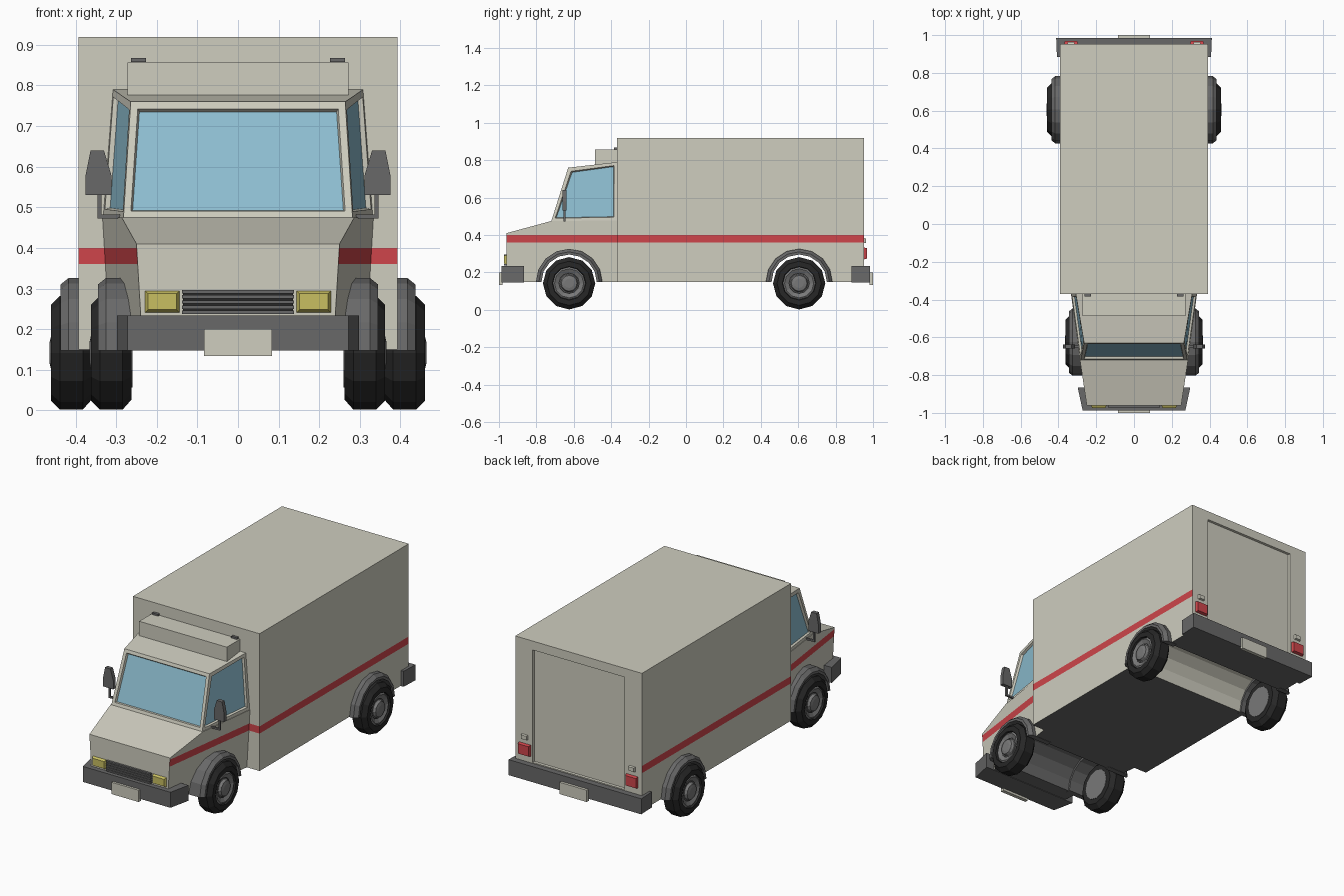
import bpy, bmesh, math

if "Cube" in bpy.data.objects:
    bpy.data.objects.remove(bpy.data.objects["Cube"])


def material(name, r, g, b):
    m = bpy.data.materials.new(name)
    m.diffuse_color = (r, g, b, 1)
    m.use_nodes = True
    m.node_tree.nodes["Principled BSDF"].inputs["Base Color"].default_value = m.diffuse_color
    return m


CREAM = material("cream paint", 0.62, 0.61, 0.52)
RED = material("red", 0.62, 0.06, 0.07)
GLASS = material("blue glass", 0.27, 0.52, 0.64)
TRIM = material("grey trim", 0.14, 0.14, 0.14)
TYRE = material("black rubber", 0.02, 0.02, 0.02)
RIM = material("wheel grey", 0.19, 0.19, 0.19)
YELLOW = material("yellow lamp", 0.58, 0.52, 0.12)


def loft(name, rings, *mats, edit=None):
    """Skin equal rings of points, cap the ends, then apply an optional edit."""
    bm = bmesh.new()
    vs = [[bm.verts.new(p) for p in ring] for ring in rings]
    n = len(vs[0])
    for a, b in zip(vs, vs[1:]):
        for i in range(n):
            j = (i + 1) % n
            bm.faces.new((a[i], a[j], b[j], b[i]))
    bm.faces.new(vs[0])
    bm.faces.new(vs[-1])
    bmesh.ops.recalc_face_normals(bm, faces=bm.faces)
    bm.normal_update()
    if edit:
        edit(bm)
    me = bpy.data.meshes.new(name)
    bm.to_mesh(me)
    bm.free()
    for m in mats:
        me.materials.append(m)
    ob = bpy.data.objects.new(name, me)
    bpy.context.collection.objects.link(ob)
    return ob


def rect(x0, x1, z0, z1, y):
    return [(x0, y, z0), (x1, y, z0), (x1, y, z1), (x0, y, z1)]


def box(name, x0, x1, y0, y1, z0, z1, mat, taper=0):
    """Box whose y1 end can be narrowed to a raised lens."""
    t = taper
    return loft(name, [rect(x0, x1, z0, z1, y0),
                       rect(x0 + t, x1 - t, z0 + t, z1 - t, y1)], mat)


def prism(name, profile, width, *mats, edit=None):
    """Side profile (y, z) spread to a half width on both sides."""
    return loft(name, [[(s * width(y, z), y, z) for y, z in profile] for s in (-1, 1)],
                *mats, edit=edit)


def arch(yc, r=0.158, n=8):
    """Wheel opening from front to back."""
    return [(yc - r * math.cos(math.pi * k / n), 0.15 + r * math.sin(math.pi * k / n))
            for k in range(n + 1)]


def cut_stripe(bm):
    for z in (0.36, 0.40):
        bmesh.ops.bisect_plane(bm, geom=bm.verts[:] + bm.edges[:] + bm.faces[:],
                               plane_co=(0, 0, z), plane_no=(0, 0, 1))
    bm.normal_update()


def in_stripe(f):
    return 0.36 < f.calc_center_median().z < 0.40


# Cargo body: recessed rear door, stripe on sides and front, grey underside
def edit_cargo(bm):
    rear = max(bm.faces, key=lambda f: f.normal.y * f.calc_area())
    bmesh.ops.inset_individual(bm, faces=[rear], thickness=0.04)
    for v in rear.verts:
        v.co.x = math.copysign(0.285, v.co.x)
        v.co.z = 0.87 if v.co.z > 0.5 else 0.24
    bmesh.ops.inset_individual(bm, faces=[rear], thickness=0.003, depth=-0.012)
    cut_stripe(bm)
    for f in bm.faces:
        if in_stripe(f) and f.normal.y < 0.5 and abs(f.normal.z) < 0.5 \
                and f.calc_center_median().y < 0.9:
            f.material_index = 1
        elif f.normal.z < -0.9 and f.calc_center_median().z < 0.16:
            f.material_index = 2


prism("cargo_body", [(-0.37, 0.15)] + arch(0.605) + [(0.952, 0.15), (0.952, 0.92), (-0.37, 0.92)],
      lambda y, z: 0.393, CREAM, RED, TRIM, edit=edit_cargo)


# Lower cab with hood, stripe on the sides and grey wheel tunnel
def edit_cab(bm):
    cut_stripe(bm)
    for f in bm.faces:
        if abs(f.normal.x) > 0.5:
            f.material_index = 1 if in_stripe(f) else 0
        elif f.calc_center_median().z < 0.32 and -0.9 < f.calc_center_median().y < -0.375:
            f.material_index = 2
        elif f.normal.z < -0.9:
            f.material_index = 2


def cab_width(y, z):
    return 0.25 + 0.135 * (y + 0.96) + 0.06 * (z - 0.41)


prism("lower_cab", [(-0.96, 0.15)] + arch(-0.625) +
      [(-0.368, 0.15), (-0.368, 0.478), (-0.72, 0.475), (-0.96, 0.41)],
      cab_width, CREAM, RED, TRIM, edit=edit_cab)


# Upper cab with recessed windows
def edit_windows(bm):
    panes = [f for f in bm.faces if abs(f.normal.x) > 0.7 or f.normal.y < -0.7]
    for f in panes:
        bmesh.ops.inset_individual(bm, faces=[f], thickness=0.025)
        bmesh.ops.inset_individual(bm, faces=[f], thickness=0.006, depth=-0.012)
        f.material_index = 1


upper = {(-0.72, 0.475): 0.282, (-0.63, 0.76): 0.264, (-0.368, 0.79): 0.308, (-0.368, 0.478): 0.332}
prism("upper_cab", list(upper), lambda y, z: upper[(y, z)], CREAM, GLASS, edit=edit_windows)

# Roof box and its marker lamps
box("roof_box", -0.272, 0.272, -0.487, -0.365, 0.77, 0.857, CREAM)
for s, side in ((-1, "left"), (1, "right")):
    x = s * 0.245
    box(side + "_roof_marker", x - 0.018, x + 0.018, -0.37, -0.385, 0.858, 0.868, TRIM)

# Bumpers and plates
for name, outline in (
        ("front_bumper", [(-0.272, -0.987), (0.272, -0.987), (0.298, -0.865), (-0.298, -0.865)]),
        ("rear_bumper", [(-0.412, 0.985), (0.412, 0.985), (0.408, 0.885), (-0.408, 0.885)])):
    loft(name, [[(x, y, z) for x, y in outline] for z in (0.147, 0.234)], TRIM)
box("front_plate", -0.084, 0.084, -0.98, -1.0, 0.134, 0.2, CREAM)
box("rear_plate", -0.084, 0.084, 0.98, 1.0, 0.134, 0.2, CREAM)

# Grille with slats
box("grille_backing", -0.135, 0.135, -0.955, -0.964, 0.238, 0.294, TYRE)
for i in range(5):
    z = 0.242 + i * 0.0125
    box("grille_slat", -0.138, 0.138, -0.955, -0.972, z - 0.0042, z + 0.0042, TRIM)


def wheel(name, x, y, s):
    """Twelve-sided tyre and hub, outer side towards s."""
    def circles(steps):
        return [[(x + s * dx, y + r * math.sin(k * math.pi / 6), 0.142 + r * math.cos(k * math.pi / 6))
                 for k in range(12)] for dx, r in steps]
    loft(name + "_tyre", circles([(-0.05, 0.085), (-0.05, 0.115), (-0.028, 0.14), (0.028, 0.14),
                                  (0.05, 0.118), (0.05, 0.09), (0.035, 0.085)]), TYRE)
    loft(name + "_hub", circles([(-0.052, 0.085), (0.04, 0.087), (0.046, 0.078), (0.034, 0.055),
                                 (0.036, 0.048), (0.05, 0.042), (0.054, 0.025)]), RIM)


def fender(name, y, s, x0, x1):
    """Chamfered half-ring over a wheel."""
    prof = [(x0, 0.178), (x1 - 0.02, 0.178), (x1, 0.162), (x1, 0.148), (x0, 0.148)]
    rings = [[(s * x, y - r * math.cos(k * math.pi / 8), 0.148 + r * math.sin(k * math.pi / 8))
              for x, r in prof] for k in range(9)]
    loft(name, rings, TRIM)


for s, side in ((-1, "left"), (1, "right")):
    # Wheels and fenders
    wheel(side + "_front_wheel", s * 0.312, -0.625, s)
    wheel(side + "_rear_wheel", s * 0.41, 0.605, s)
    fender(side + "_front_fender", -0.625, s, 0.2, 0.345)
    fender(side + "_rear_fender", 0.605, s, 0.36, 0.437)
    # Lamps
    a, b = sorted((s * 0.142, s * 0.231))
    box(side + "_headlight", a, b, -0.955, -0.973, 0.239, 0.297, YELLOW, 0.009)
    a, b = sorted((s * 0.295, s * 0.372))
    box(side + "_tail_light", a, b, 0.945, 0.968, 0.268, 0.335, RED, 0.006)
    a, b = sorted((s * 0.313, s * 0.354))
    box(side + "_reversing_light", a, b, 0.945, 0.963, 0.355, 0.385, CREAM, 0.004)
    # Door mirror and its bent arm
    head = [(0.312, 0.53), (0.375, 0.53), (0.375, 0.58), (0.363, 0.64), (0.33, 0.64), (0.312, 0.58)]
    loft(side + "_mirror", [[(s * x, y, z) for x, z in head] for y in (-0.66, -0.638)], TRIM)
    arm = [(0.28, 0.472), (0.346, 0.472), (0.346, 0.535), (0.336, 0.535), (0.336, 0.482), (0.28, 0.482)]
    loft(side + "_mirror_arm", [[(s * x, y, z) for x, z in arm] for y in (-0.654, -0.644)], TRIM)
